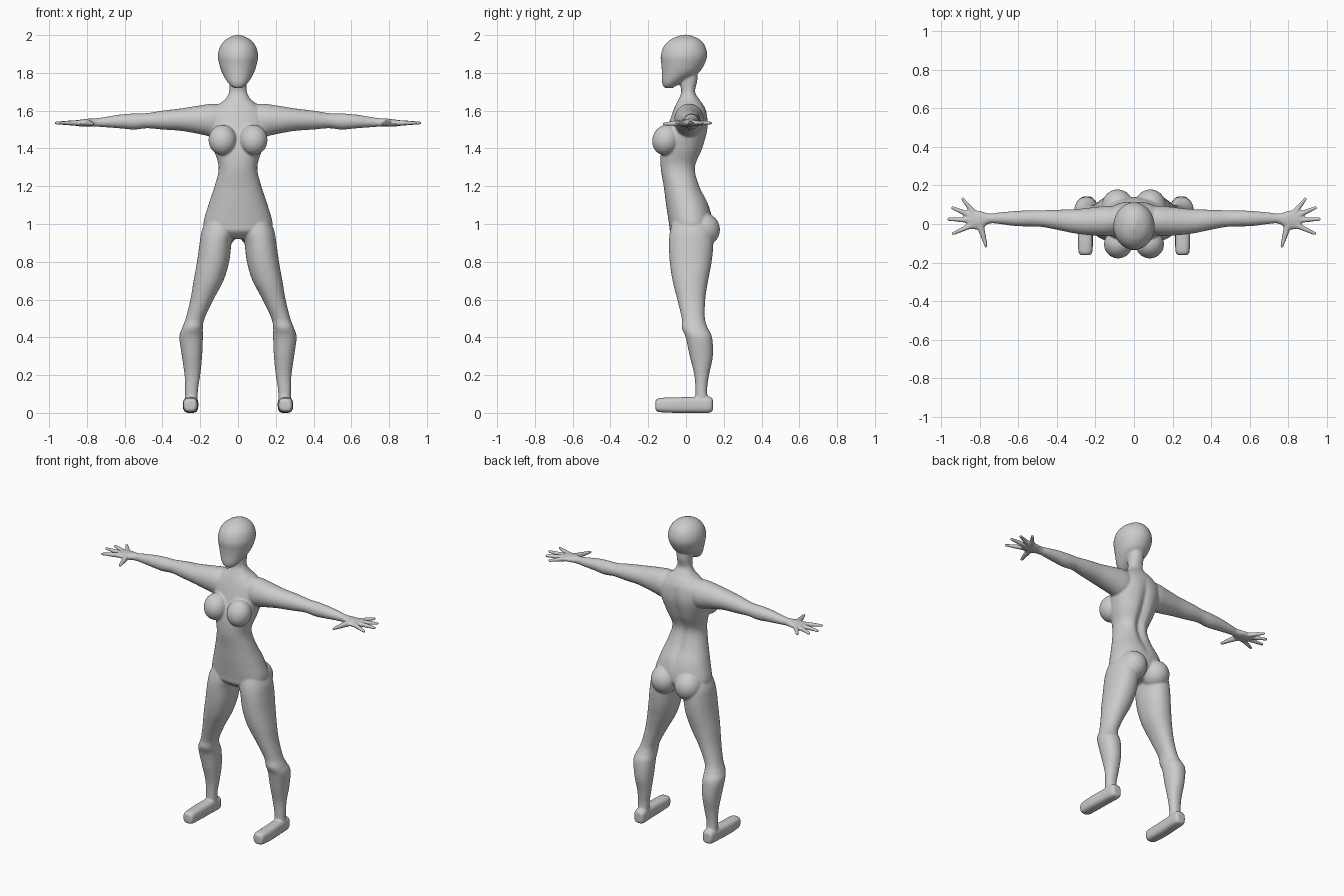
import bpy, bmesh, math
from mathutils import Vector, Matrix

cube = bpy.data.objects.get("Cube")
if cube:
    bpy.data.objects.remove(cube, do_unlink=True)

bm = bmesh.new()
SIDES = 40


def spline(rows, steps=6):
    """Smoothly fill in sections between the given ones."""
    pts = [Vector(r) for r in rows]
    pts = [pts[0]] + pts + [pts[-1]]
    out = []
    for a, b, c, d in zip(pts, pts[1:], pts[2:], pts[3:]):
        for k in range(steps):
            t = k / steps
            out.append(b + ((c - a) * t + (a * 2 - b * 5 + c * 4 - d) * t ** 2
                            + (b * 3 - a - c * 3 + d) * t ** 3) / 2)
    return out + [pts[-1]]


def loft(rows, axis, side=1, power=2.0, groove=0):
    """Closed tube; each row is position, low/high of one axis, low/high of the other."""
    rings = []
    for t, a0, a1, b0, b1 in spline(rows):
        ring = []
        for i in range(SIDES):
            ang = math.tau * i / SIDES
            c, s = math.cos(ang), math.sin(ang)
            a = (a0 + a1) / 2 + (a1 - a0) / 2 * math.copysign(abs(c) ** (2 / power), c)
            b = (b0 + b1) / 2 + (b1 - b0) / 2 * math.copysign(abs(s) ** (2 / power), s)
            if groove and s > 0 and 1.05 < t < 1.6:
                b -= groove * math.exp(-(a / 0.025) ** 2) * math.sin((t - 1.05) / 0.55 * math.pi)
            x, y, z = {"x": (t, a, b), "y": (a, t, b), "z": (a, b, t)}[axis]
            ring.append(bm.verts.new((x * side, y, z)))
        rings.append(ring)
    for r, q in zip(rings, rings[1:]):
        for i in range(SIDES):
            j = (i + 1) % SIDES
            bm.faces.new((r[i], r[j], q[j], q[i]))
    bm.faces.new(rings[0])
    bm.faces.new(rings[-1])


def ball(center, size, tilt=0):
    m = Matrix.Translation(center) @ Matrix.Rotation(tilt, 4, "X") @ Matrix.Diagonal((*size, 1))
    bmesh.ops.create_uvsphere(bm, u_segments=32, v_segments=20, radius=1, matrix=m)


def finger(start, end, r1, r2):
    p, q = Vector(start), Vector(end)
    m = Matrix.Translation((p + q) / 2) @ (q - p).to_track_quat("Z", "Y").to_matrix().to_4x4()
    bmesh.ops.create_cone(bm, cap_ends=True, segments=16, radius1=r1, radius2=r2,
                          depth=(q - p).length, matrix=m)
    ball(q, (r2, r2, r2))


# Torso and neck: height, half width, front, back
torso = [(.92, .05, -.04, .08), (.96, .15, -.083, .12), (1.0, .183, -.09, .14),
         (1.1, .157, -.105, .122), (1.2, .124, -.118, .076), (1.3, .102, -.134, .055),
         (1.4, .13, -.13, .092), (1.5, .155, -.1, .117), (1.58, .15, -.075, .112),
         (1.63, .105, -.055, .092), (1.66, .068, -.04, .07), (1.7, .047, -.025, .048),
         (1.76, .046, -.035, .06), (1.82, .05, -.03, .06)]
loft([(z, -w, w, f, b) for z, w, f, b in torso], "z", power=2.2, groove=.022)

# Head
head = [(1.72, .022, -.112, -.07), (1.735, .042, -.123, -.045), (1.76, .062, -.128, .0),
        (1.8, .084, -.128, .065), (1.84, .098, -.13, .095), (1.89, .107, -.134, .112),
        (1.94, .095, -.118, .102), (1.975, .066, -.084, .075), (1.995, .028, -.04, .035),
        (2.002, .006, -.015, .01)]
loft([(z, -w, w, f, b) for z, w, f, b in head], "z")

# Arm along x: back and front limits, then bottom and top
arm = [(.04, -.03, .08, 1.48, 1.62), (.12, -.06, .095, 1.46, 1.637),
       (.2, -.06, .088, 1.475, 1.628), (.3, -.05, .077, 1.493, 1.612),
       (.4, -.03, .074, 1.5, 1.6), (.48, -.015, .071, 1.507, 1.587),
       (.55, -.013, .071, 1.5, 1.585), (.62, -.01, .067, 1.506, 1.58),
       (.7, .0, .06, 1.512, 1.567), (.75, .002, .054, 1.515, 1.56),
       (.8, -.025, .068, 1.516, 1.557), (.85, -.025, .074, 1.518, 1.55),
       (.87, .0, .06, 1.525, 1.545)]

# Leg upward: inner and outer limits, then front and back
leg = [(1.05, .03, .15, -.06, .1), (.97, .015, .19, -.083, .14),
       (.9, .034, .203, -.09, .145), (.8, .047, .217, -.086, .136),
       (.7, .077, .235, -.071, .117), (.6, .13, .252, -.046, .102),
       (.5, .177, .277, -.022, .1), (.45, .186, .296, -.022, .115),
       (.4, .186, .31, -.002, .138), (.3, .19, .297, .02, .142),
       (.2, .2, .283, .044, .122), (.12, .212, .28, .05, .112), (.03, .213, .28, .05, .12)]

# Foot along y: inner and outer limits, then sole and top
foot = [(-.162, .235, .272, .02, .06), (-.145, .216, .288, .005, .078),
        (-.05, .214, .292, 0, .082), (.05, .212, .287, 0, .085),
        (.12, .21, .283, 0, .086), (.142, .22, .272, .01, .075)]

# Fingers: start, end in plan
fingers = [((.83, .055), (.89, .13)), ((.85, .045), (.943, .085)),
           ((.85, .02), (.963, .025)), ((.84, -.005), (.94, -.05))]

for side in (-1, 1):
    loft(arm, "x", side)
    loft(leg, "z", side, power=2.2)
    loft(foot, "y", side, power=3)
    for (x0, y0), (x1, y1) in fingers:
        finger((x0 * side, y0, 1.535), (x1 * side, y1, 1.535), .016, .009)
    # Thumb
    finger((.8 * side, -.005, 1.535), (.768 * side, -.115, 1.53), .02, .009)
    # Breast
    ball((.082 * side, -.105, 1.445), (.074, .073, .082), -.35)
    # Buttock
    ball((.085 * side, .088, .97), (.084, .092, .09))

bmesh.ops.recalc_face_normals(bm, faces=bm.faces)
mesh = bpy.data.meshes.new("body")
bm.to_mesh(mesh)
bm.free()
body = bpy.data.objects.new("body", mesh)
bpy.context.collection.objects.link(body)

# Fuse the parts into one soft skin
fuse = body.modifiers.new("fuse", "REMESH")
fuse.mode = "VOXEL"
fuse.voxel_size = .0055
fuse.use_smooth_shade = True
soften = body.modifiers.new("soften", "SMOOTH")
soften.factor = .5
soften.iterations = 7

grey = bpy.data.materials.new("plain grey")
grey.use_nodes = True
colour = (.6, .6, .6, 1)
grey.diffuse_color = colour
grey.node_tree.nodes["Principled BSDF"].inputs["Base Color"].default_value = colour
mesh.materials.append(grey)
for face in mesh.polygons:
    face.use_smooth = True
